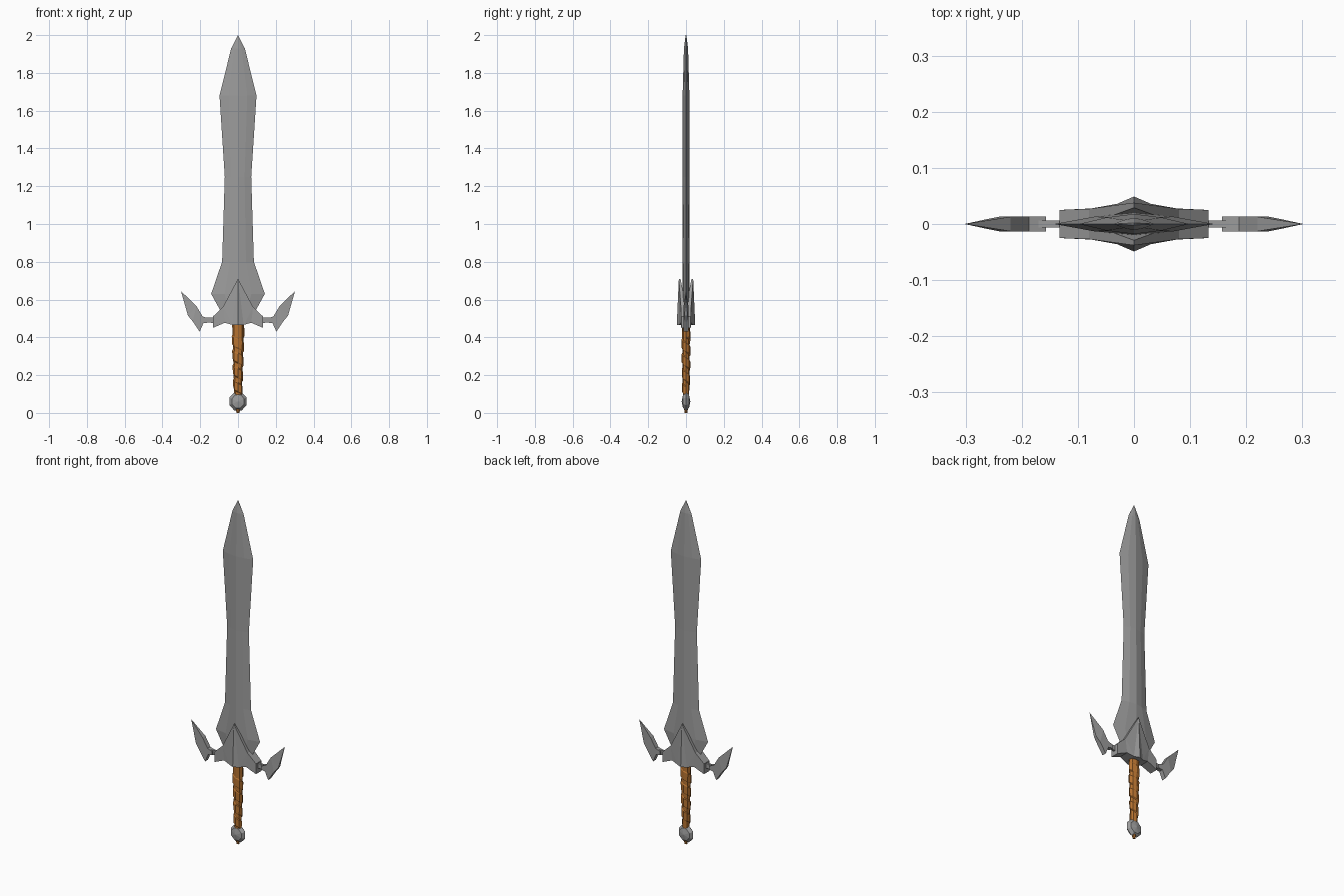
import bpy, bmesh, math
from mathutils import Matrix, Vector

if "Cube" in bpy.data.objects:
    bpy.data.objects.remove(bpy.data.objects["Cube"])


def colour(name, rgb):
    mat = bpy.data.materials.new(name)
    mat.diffuse_color = (*rgb, 1)
    mat.use_nodes = True
    mat.node_tree.nodes["Principled BSDF"].inputs["Base Color"].default_value = mat.diffuse_color
    return mat


leather = colour("brown_leather", (0.47, 0.17, 0.03))
steel = colour("dark_steel", (0.33, 0.33, 0.33))


def add_object(name, bm, mat):
    bmesh.ops.recalc_face_normals(bm, faces=bm.faces[:])
    me = bpy.data.meshes.new(name)
    bm.to_mesh(me)
    bm.free()
    me.materials.append(mat)
    ob = bpy.data.objects.new(name, me)
    bpy.context.collection.objects.link(ob)
    return ob


def plate(name, pts, faces, extra=()):
    """Front-right quarter from (x, z, depth, inner depth) points, mirrored in x and y."""
    bm = bmesh.new()
    front = [bm.verts.new((p[0], -p[2], p[1])) for p in pts]
    inner = [bm.verts.new((p[0], -(p[3] if len(p) > 3 else 0), p[1])) if p[2] > 0 else f
             for p, f in zip(pts, front)]
    for f in faces:
        bm.faces.new([front[i] for i in f])
    index = {v: i for i, v in enumerate(front)}
    for e in [e for e in bm.edges if len(e.link_faces) == 1]:
        a, b = (index[v] for v in e.verts)
        if abs(pts[a][0]) + abs(pts[b][0]) < 1e-6:
            continue  # centre line
        loop = list(dict.fromkeys([front[a], front[b], inner[b], inner[a]]))
        if len(loop) > 2:
            bm.faces.new(loop)
    for tri in extra:
        bm.faces.new([bm.verts.new(c) for c in tri])
    for axis in ((1, 0, 0), (0, 1, 0)):
        copy = bmesh.ops.duplicate(bm, geom=bm.verts[:] + bm.edges[:] + bm.faces[:])
        new = [g for g in copy["geom"] if isinstance(g, bmesh.types.BMVert)]
        bmesh.ops.transform(bm, matrix=Matrix.Scale(-1, 4, Vector(axis)), verts=new)
    bmesh.ops.remove_doubles(bm, verts=bm.verts[:], dist=1e-4)
    return add_object(name, bm, steel)


# Blade: (half width, z, ridge depth), with a mid facet line on each side
levels = [(0.06, 0.48, 0.019), (0.095, 0.545, 0.02), (0.142, 0.63, 0.02), (0.084, 0.80, 0.019),
          (0.07, 1.25, 0.018), (0.098, 1.68, 0.018), (0.036, 1.93, 0.011)]
pts, faces = [], []
for w, z, d in levels:
    pts += [(0, z, d), (w * 0.5, z, d * 0.65), (w, z, 0)]
for i in range(len(levels) - 1):
    for j in (0, 1):
        a = i * 3 + j
        faces.append((a, a + 1, a + 4, a + 3))
n = len(pts)
pts.append((0, 2.0, 0.002))
faces += [(n - 3, n - 2, n), (n - 2, n - 1, n)]
plate("blade", pts, faces)

# Guard centre with spikes standing clear of the blade
plate("guard_centre",
      [(0, 0.71, 0.038, 0.029), (0.08, 0.56, 0.027), (0.133, 0.51, 0.025), (0.133, 0.45, 0.025),
       (0.07, 0.477, 0.028), (0.03, 0.466, 0.036), (0, 0.465, 0.049)],
      [(0, 5, 6), (0, 1, 5), (1, 4, 5), (1, 2, 3, 4)],
      [[(0, -0.029, 0.71), (0.08, 0, 0.56), (0, 0, 0.56)]])

# Thin necks between the guard centre and wings
plate("guard_necks",
      [(0.12, 0.505, 0.006), (0.17, 0.505, 0.006), (0.17, 0.48, 0.006), (0.12, 0.475, 0.006)],
      [(0, 1, 2, 3)])

# Curved blade-like wings
plate("guard_wings",
      [(0.157, 0.50, 0.013), (0.187, 0.51, 0.013), (0.22, 0.565, 0.013), (0.302, 0.645, 0),
       (0.265, 0.515, 0.008), (0.24, 0.485, 0.013), (0.203, 0.43, 0.013),
       (0.183, 0.475, 0.013), (0.157, 0.478, 0.013)],
      [(0, 1, 7, 8), (1, 5, 6, 7), (1, 2, 5), (2, 4, 5), (2, 3, 4)])

# Grip core: tapered eight-sided oval running down through the pommel
bm = bmesh.new()
rings = []
for z, rx, ry in [(0, 0.008, 0.007), (0.02, 0.012, 0.01), (0.1, 0.02, 0.017), (0.47, 0.031, 0.021)]:
    rings.append([bm.verts.new((rx * math.cos(math.tau * k / 8),
                                ry * math.sin(math.tau * k / 8), z)) for k in range(8)])
for lo, hi in zip(rings, rings[1:]):
    for k in range(8):
        bm.faces.new((lo[k], lo[(k + 1) % 8], hi[(k + 1) % 8], hi[k]))
bm.faces.new(rings[0])
bm.faces.new(rings[-1])
add_object("grip", bm, leather)

# Broad leather strap spiralling down the grip
bm = bmesh.new()
section = [(-0.031, -0.002), (-0.022, 0.004), (0.022, 0.004), (0.031, -0.002)]
turns, prev = 4, None
for i in range(turns * 8 + 1):
    t = i / (turns * 8)
    a = i * math.tau / 8
    row = []
    for dz, dr in section:
        z = min(max(0.425 - 0.31 * t + dz, 0.09), 0.465)
        s = (z - 0.1) / 0.37  # follow the taper of the core
        row.append(bm.verts.new(((0.02 + 0.011 * s + dr) * math.cos(a),
                                 (0.017 + 0.004 * s + dr) * math.sin(a), z)))
    if prev:
        for j in range(3):
            bm.faces.new((prev[j], prev[j + 1], row[j + 1], row[j]))
    prev = row
add_object("grip_wrap", bm, leather)

# Flattened, faceted pommel
bm = bmesh.new()
bmesh.ops.create_uvsphere(bm, u_segments=8, v_segments=4, radius=1)
bmesh.ops.rotate(bm, verts=bm.verts[:], matrix=Matrix.Rotation(math.pi / 8, 3, "Z"))
bmesh.ops.rotate(bm, verts=bm.verts[:], matrix=Matrix.Rotation(math.pi / 2, 3, "X"))
bmesh.ops.scale(bm, verts=bm.verts[:], vec=(0.05, 0.023, 0.052))
bmesh.ops.translate(bm, verts=bm.verts[:], vec=(0, 0, 0.061))
add_object("pommel", bm, steel)
